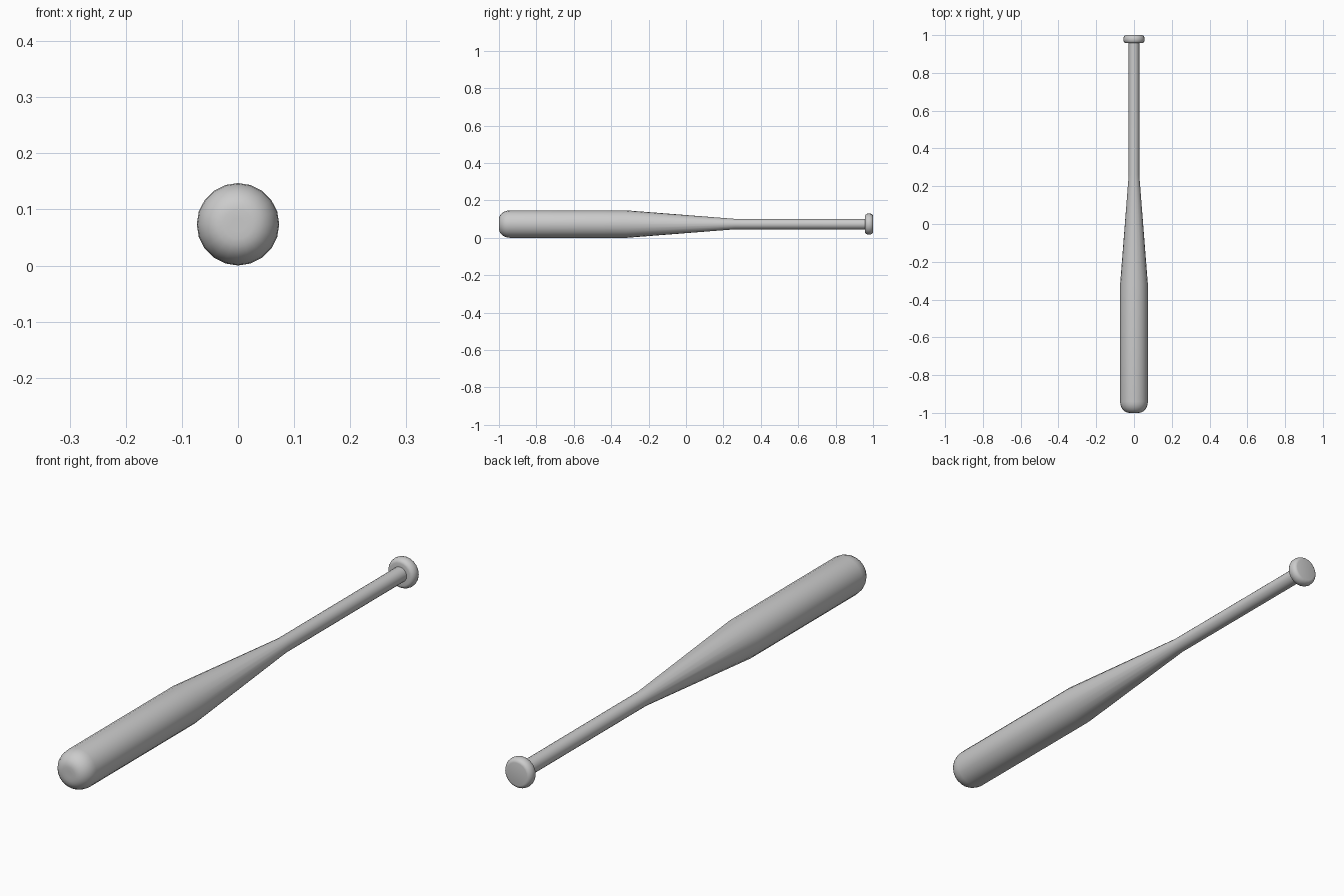
import bpy, bmesh, math

if "Cube" in bpy.data.objects:
    bpy.data.objects.remove(bpy.data.objects["Cube"])

SIDES = 20
R = 0.0735          # barrel radius, also height of the axis


def lathe(name, profile):
    """Turn (y, radius) points around the bat's long axis and close both ends."""
    bm = bmesh.new()
    rings = []
    for y, r in profile:
        rings.append([bm.verts.new((r * math.cos(a), y, R + r * math.sin(a)))
                      for a in (2 * math.pi * i / SIDES for i in range(SIDES))])
    for a, b in zip(rings, rings[1:]):
        for i in range(SIDES):
            j = (i + 1) % SIDES
            bm.faces.new((a[i], a[j], b[j], b[i]))
    bm.faces.new(rings[0])
    bm.faces.new(rings[-1])
    bmesh.ops.recalc_face_normals(bm, faces=bm.faces)
    mesh = bpy.data.meshes.new(name)
    bm.to_mesh(mesh)
    bm.free()
    ob = bpy.data.objects.new(name, mesh)
    bpy.context.collection.objects.link(ob)
    bpy.ops.object.select_all(action='DESELECT')
    ob.select_set(True)
    bpy.context.view_layer.objects.active = ob
    bpy.ops.object.shade_smooth_by_angle(angle=math.radians(40))
    return ob


def arc(y, r, ry, rr, start, end, steps):
    """Rounded profile corner centred on (y, r)."""
    pts = []
    for i in range(steps + 1):
        a = math.radians(start + (end - start) * i / steps)
        pts.append((y + ry * math.cos(a), r + rr * math.sin(a)))
    return pts


# rounded barrel tip, barrel, taper and handle
tip = [(-1.0, 0.012)] + arc(-0.94, 0.026, 0.06, R - 0.026, 180, 90, 6)
shaft = [(-0.32, R), (0.26, 0.028), (0.957, 0.028)]

# flat-ended knob with a rounded rim
knob = [(0.957, 0.042)] + arc(0.9785, 0.042, 0.0215, 0.015, 160, 0, 8)

lathe("bat", tip + shaft + knob)
